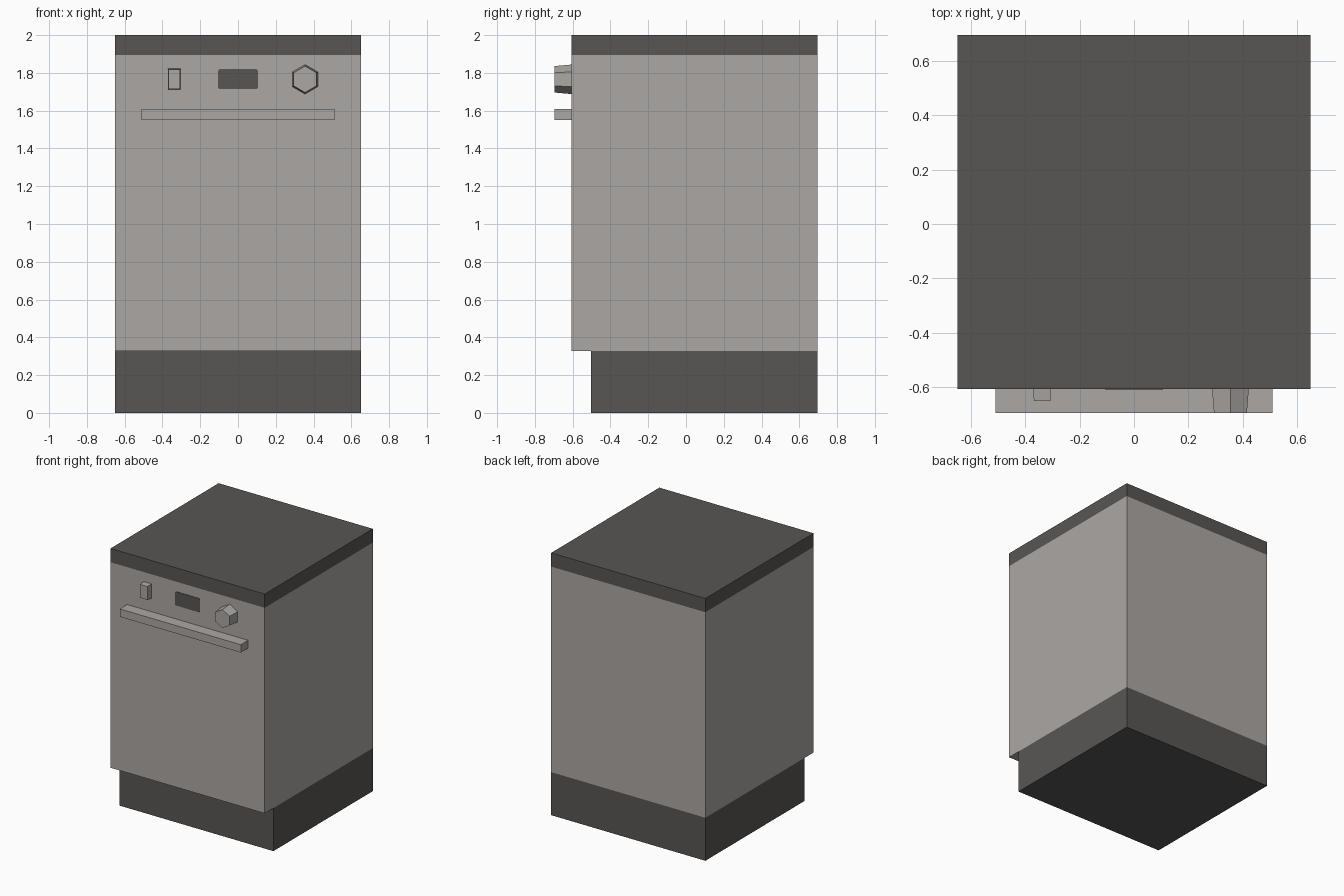
import bpy, bmesh, math
from mathutils import Matrix

if "Cube" in bpy.data.objects:
    bpy.data.objects.remove(bpy.data.objects["Cube"])


def material(name, rgb):
    m = bpy.data.materials.new(name)
    m.diffuse_color = (*rgb, 1.0)
    m.use_nodes = True
    m.node_tree.nodes["Principled BSDF"].inputs["Base Color"].default_value = m.diffuse_color
    return m


SILVER = material("warm_silver", (0.41, 0.39, 0.37))
DARK = material("dark_grey", (0.098, 0.094, 0.090))


def finish(name, bm, mat):
    bmesh.ops.recalc_face_normals(bm, faces=bm.faces)
    me = bpy.data.meshes.new(name)
    bm.to_mesh(me)
    bm.free()
    me.materials.append(mat)
    ob = bpy.data.objects.new(name, me)
    bpy.context.collection.objects.link(ob)
    return ob


def box(name, x, y, z, mat, taper=1.0):
    """Box from (min, max) ranges; taper shrinks the front (-y) face."""
    bm = bmesh.new()
    bmesh.ops.create_cube(bm, size=1)
    for v in bm.verts:
        s = taper if v.co.y < 0 else 1.0
        v.co.x = sum(x) / 2 + v.co.x * s * (x[1] - x[0])
        v.co.y = sum(y) / 2 + v.co.y * (y[1] - y[0])
        v.co.z = sum(z) / 2 + v.co.z * s * (z[1] - z[0])
    return finish(name, bm, mat)


W, FRONT, BACK = 0.65, -0.607, 0.695

# Cabinet: recessed plinth, body and worktop
box("plinth", (-W, W), (-0.502, BACK), (0, 0.328), DARK)
box("body", (-W, W), (FRONT, BACK), (0.328, 1.895), SILVER)
box("worktop", (-W, W), (FRONT, BACK), (1.895, 2.0), DARK)

# Door handle bar and power button
box("handle", (-0.51, 0.51), (-0.695, FRONT), (1.55, 1.61), SILVER)
box("power_button", (-0.371, -0.305), (-0.651, FRONT), (1.712, 1.822), SILVER, 0.93)

# Hexagonal dial, pointed at the top and slightly narrower at the front
bm = bmesh.new()
place = (Matrix.Translation((0.355, (FRONT - 0.695) / 2, 1.766))
         @ Matrix.Rotation(math.pi / 2, 4, 'X') @ Matrix.Rotation(math.pi / 6, 4, 'Z'))
bmesh.ops.create_cone(bm, cap_ends=True, segments=6, radius1=0.078, radius2=0.070,
                      depth=FRONT + 0.695, matrix=place)
# Make sure a corner points straight up
if max(v.co.z for v in bm.verts) < 1.766 + 0.074:
    bmesh.ops.rotate(bm, verts=bm.verts, cent=(0.355, 0, 1.766),
                     matrix=Matrix.Rotation(math.pi / 6, 3, 'Y'))
finish("dial", bm, SILVER)

# Display window: thin plate with clipped corners
bm = bmesh.new()
hx, hz, c = 0.106, 0.053, 0.008
outline = [(hx - c, -hz), (hx, -hz + c), (hx, hz - c), (hx - c, hz),
           (c - hx, hz), (-hx, hz - c), (-hx, c - hz), (c - hx, -hz)]
face = bm.faces.new([bm.verts.new((px, FRONT, 1.767 + pz)) for px, pz in outline])
ext = bmesh.ops.extrude_face_region(bm, geom=[face])
for v in ext["geom"]:
    if isinstance(v, bmesh.types.BMVert):
        v.co.y -= 0.003
finish("display", bm, DARK)
